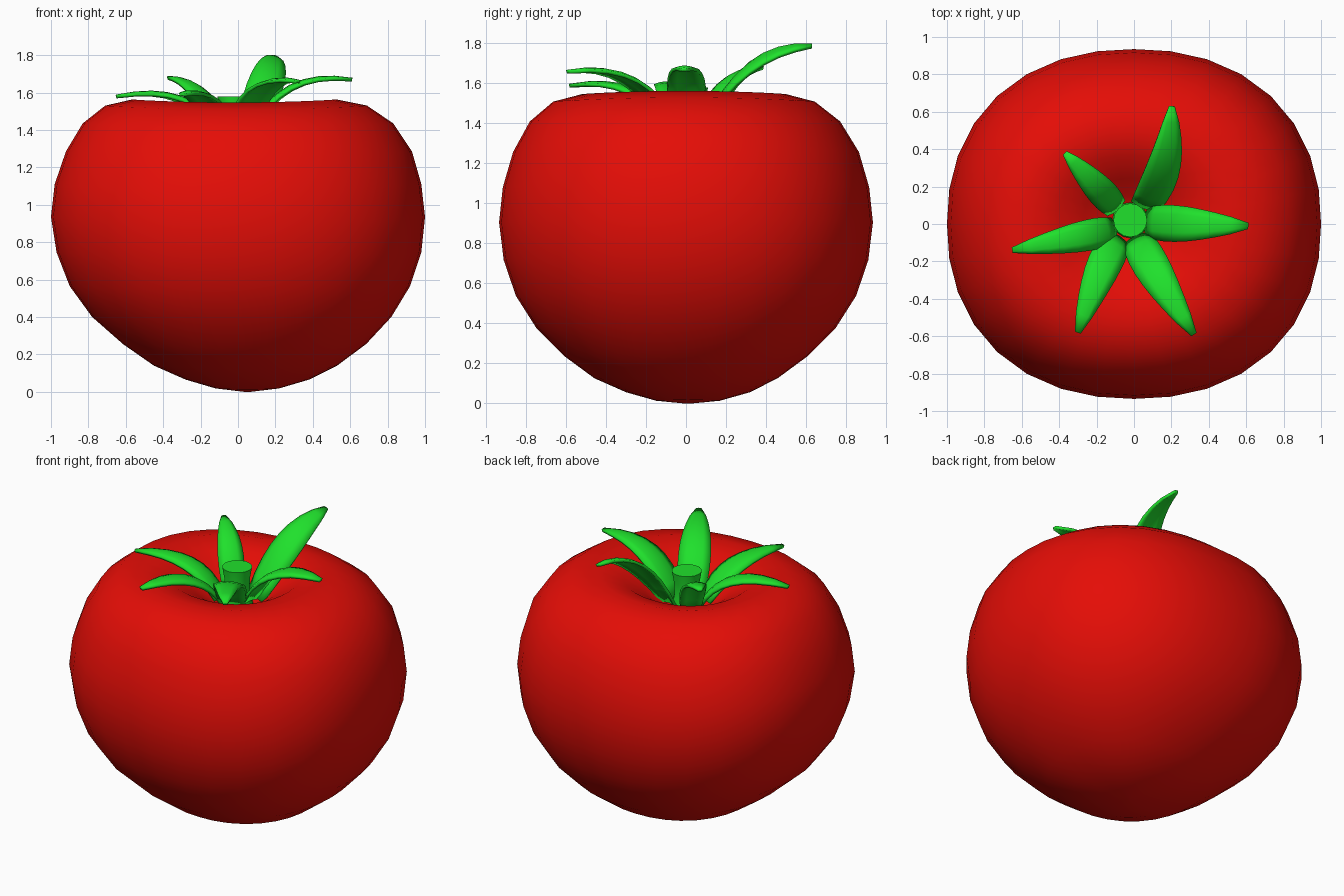
import bpy, bmesh
from math import sin, cos, pi
from mathutils import Vector

if "Cube" in bpy.data.objects:
    bpy.data.objects.remove(bpy.data.objects["Cube"])


def material(name, rgb):
    m = bpy.data.materials.new(name)
    m.diffuse_color = (*rgb, 1)
    m.use_nodes = True
    m.node_tree.nodes["Principled BSDF"].inputs["Base Color"].default_value = m.diffuse_color
    return m


red = material("red skin", (0.78, 0.004, 0.002))
green = material("green leaf", (0.014, 0.75, 0.025))


def finish(name, bm, mat, angle):
    bmesh.ops.recalc_face_normals(bm, faces=bm.faces)
    me = bpy.data.meshes.new(name)
    bm.to_mesh(me)
    bm.free()
    ob = bpy.data.objects.new(name, me)
    bpy.context.collection.objects.link(ob)
    me.materials.append(mat)
    bpy.ops.object.select_all(action='DESELECT')
    ob.select_set(True)
    bpy.context.view_layer.objects.active = ob
    bpy.ops.object.shade_smooth_by_angle(angle=angle)
    return ob


def lathe(name, profile, sides, squash, sag, power, mat, angle):
    """Stack of superellipse rings (radius, z, centre x, centre y), capped at both ends."""
    bm = bmesh.new()
    rings = []
    for r, z, cx, cy in profile:
        ring = []
        for i in range(sides):
            a = 2 * pi * i / sides
            c, s = cos(a), sin(a)
            q = r / (abs(c) ** power + abs(s) ** power) ** (1 / power)
            ring.append(bm.verts.new((cx + q * c, cy + squash * q * s,
                                      z - sag * min(1, r) * s * s)))
        rings.append(ring)
    for lo, hi in zip(rings, rings[1:]):
        for i in range(sides):
            j = (i + 1) % sides
            bm.faces.new((lo[i], lo[j], hi[j], hi[i]))
    bm.faces.new(rings[0])
    bm.faces.new(rings[-1])
    return finish(name, bm, mat, angle)


# Fruit: slightly boxy and lopsided, squashed in depth, with a dimple on top
body = [(0.02, 0.0, 0.05, 0.01), (0.17, 0.018, 0.05, 0.01), (0.33, 0.065, 0.05, 0.01),
        (0.49, 0.14, 0.04, 0.0), (0.65, 0.255, 0.035, 0.0), (0.80, 0.40, 0.02, 0.0),
        (0.91, 0.565, 0.01, 0.0), (0.975, 0.745, 0.005, 0.0), (1.0, 0.935, 0.0, 0.0),
        (0.98, 1.11, 0.0, 0.0), (0.925, 1.285, 0.005, 0.0), (0.83, 1.435, 0.0, -0.005),
        (0.70, 1.53, -0.01, -0.01), (0.545, 1.563, -0.02, -0.01), (0.39, 1.525, -0.02, 0.0),
        (0.25, 1.44, -0.02, 0.01), (0.14, 1.36, -0.02, 0.02), (0.05, 1.32, -0.02, 0.02)]
lathe("fruit", body, 32, 0.935, 0.03, 2.22, red, pi)

# Stem stub
lathe("stem", [(0.10, 1.32, -0.02, 0.02), (0.075, 1.42, -0.02, 0.02),
               (0.078, 1.51, -0.02, 0.02), (0.09, 1.58, -0.02, 0.02)],
      16, 1, 0, 2, green, pi / 5)


# Sepals: arched, tapering blades along a quadratic curve
def sepal(name, base, ctrl, tip, half, roll=0.0):
    taper = [0.8, 0.93, 1.0, 1.0, 0.95, 0.84, 0.68, 0.47, 0.15]
    p0, p1, p2 = Vector(base), Vector(ctrl), Vector(tip)
    bm = bmesh.new()
    rows = []
    for k, w in enumerate(taper):
        t = k / (len(taper) - 1)
        p = p0 * (1 - t) ** 2 + p1 * 2 * t * (1 - t) + p2 * t * t
        d = (p1 - p0) * (1 - t) + (p2 - p1) * t
        side = Vector((-d.y, d.x, 0)).normalized()
        up = d.cross(side).normalized()
        side = side + up * roll
        rows.append([bm.verts.new(p + side * half * w * s - up * 0.02 * w * s * s)
                     for s in (-1, -0.5, 0, 0.5, 1)])
    for a, b in zip(rows, rows[1:]):
        for i in range(4):
            bm.faces.new((a[i], a[i + 1], b[i + 1], b[i]))
    ob = finish(name, bm, green, pi / 4)
    mod = ob.modifiers.new("thickness", 'SOLIDIFY')
    mod.thickness = 0.018
    mod.offset = 0


sepal("sepal_back", (0.05, 0.09, 1.38), (0.19, 0.27, 1.80), (0.20, 0.63, 1.79), 0.09, 0.35)
sepal("sepal_right", (0.06, 0.01, 1.38), (0.22, 0.0, 1.74), (0.61, -0.01, 1.67), 0.095)
sepal("sepal_front_right", (0.01, -0.07, 1.38), (0.08, -0.22, 1.73), (0.32, -0.59, 1.66), 0.095)
sepal("sepal_front_left", (-0.08, -0.07, 1.38), (-0.17, -0.20, 1.66), (-0.30, -0.58, 1.59), 0.09)
sepal("sepal_left", (-0.10, -0.03, 1.38), (-0.24, -0.06, 1.67), (-0.65, -0.14, 1.58), 0.08)
sepal("sepal_back_left", (-0.09, 0.08, 1.38), (-0.17, 0.17, 1.68), (-0.37, 0.38, 1.68), 0.075)
